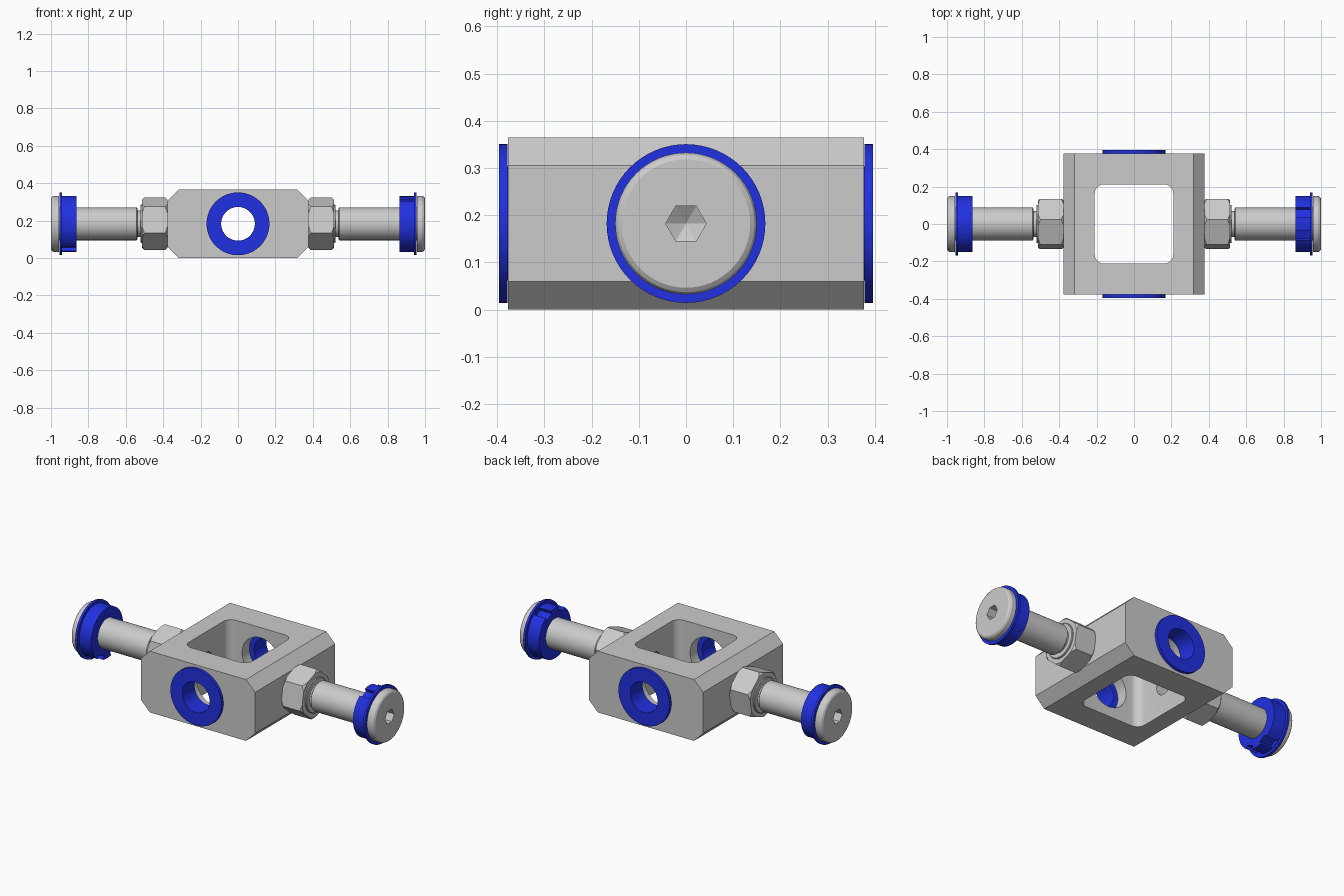
import bpy, bmesh
from math import pi, sin, cos, radians
from mathutils import Matrix

if "Cube" in bpy.data.objects:
    bpy.data.objects.remove(bpy.data.objects["Cube"])

ZC = 0.1825
blue = bpy.data.materials.new("blue_plastic")
blue.diffuse_color = (0.015, 0.03, 0.75, 1)
blue.use_nodes = True
blue.node_tree.nodes["Principled BSDF"].inputs["Base Color"].default_value = blue.diffuse_color


def make(name, bm, mat=None):
    bmesh.ops.recalc_face_normals(bm, faces=bm.faces)
    me = bpy.data.meshes.new(name)
    bm.to_mesh(me)
    bm.free()
    ob = bpy.data.objects.new(name, me)
    bpy.context.collection.objects.link(ob)
    if mat:
        me.materials.append(mat)
    return ob


def lathe(name, profile, n=64, closed=False, turn=0, mat=None):
    """Revolve (x, radius) points about the X axis."""
    bm = bmesh.new()
    rings = [[bm.verts.new((x, r * cos(turn + 2 * pi * i / n), r * sin(turn + 2 * pi * i / n)))
              for i in range(n)] for x, r in profile]
    pairs = list(zip(rings, rings[1:]))
    if closed:
        pairs.append((rings[-1], rings[0]))
    else:
        bm.faces.new(rings[0])
        bm.faces.new(rings[-1])
    for a, b in pairs:
        for i in range(n):
            j = (i + 1) % n
            bm.faces.new((a[i], a[j], b[j], b[i]))
    return make(name, bm, mat)


def box(name, size, bevel=0):
    bm = bmesh.new()
    bmesh.ops.create_cube(bm, size=1, matrix=Matrix.Diagonal((*size, 1)))
    if bevel:
        edges = [e for e in bm.edges if abs(e.verts[0].co.z - e.verts[1].co.z) > 0.01]
        bmesh.ops.bevel(bm, geom=edges, offset=bevel, segments=8, profile=0.5, affect='EDGES')
    return make(name, bm)


def boolean(ob, cutter, op='DIFFERENCE'):
    cutter.hide_render = True
    bpy.context.view_layer.objects.active = ob
    m = ob.modifiers.new("cut", 'BOOLEAN')
    m.object, m.operation, m.solver = cutter, op, 'EXACT'
    bpy.ops.object.modifier_apply(modifier=m.name)
    bpy.data.objects.remove(cutter)


def finish(ob, matrix):
    ob.data.transform(matrix)
    bpy.ops.object.select_all(action='DESELECT')
    ob.select_set(True)
    bpy.context.view_layer.objects.active = ob
    bpy.ops.object.shade_smooth_by_angle(angle=radians(25))


up = Matrix.Translation((0, 0, ZC))

# Chamfered block with a square window
bm = bmesh.new()
W, H, C = 0.377, ZC, 0.06
outline = [(W, H - C), (W - C, H), (C - W, H), (-W, H - C),
           (-W, C - H), (C - W, -H), (W - C, -H), (W, C - H)]
f = bm.faces.new([bm.verts.new((x, -W, z)) for x, z in outline])
ext = bmesh.ops.extrude_face_region(bm, geom=[f])
bmesh.ops.translate(bm, vec=(0, 2 * W, 0),
                    verts=[v for v in ext['geom'] if isinstance(v, bmesh.types.BMVert)])
block = make("centre_block", bm)
boolean(block, box("window_cutter", (0.42, 0.425, 1), 0.05))

# Bores for the bushings (along y) and the pins (along x)
bore = lathe("bushing_bore", [(-0.6, 0.122), (0.6, 0.122)])
bore.data.transform(Matrix.Rotation(pi / 2, 4, 'Z'))
boolean(block, bore)
boolean(block, lathe("pin_bore", [(-0.6, 0.06), (0.6, 0.06)], 48))
finish(block, up)

# Flanged bushings, front and back
for side, ang in (("front", -pi / 2), ("back", pi / 2)):
    b = lathe(side + "_bushing", [(0.28, 0.09), (0.28, 0.121), (0.3775, 0.121), (0.3775, 0.168),
                                  (0.396, 0.168), (0.396, 0.09)], closed=True, mat=blue)
    finish(b, up @ Matrix.Rotation(ang, 4, 'Z'))

# Pin assemblies, left and right
for side, ang, twist in (("right", 0, 20), ("left", pi, -20)):
    place = up @ Matrix.Rotation(ang, 4, 'Y')

    # Threaded stud, shaft and domed-edge head with a hex socket
    pin = lathe(side + "_pin", [(0.29, 0.059), (0.515, 0.059), (0.515, 0.07), (0.537, 0.07),
                                (0.537, 0.082), (0.542, 0.088), (0.956, 0.088), (0.956, 0.15),
                                (0.985, 0.15), (0.994, 0.145), (1.0, 0.136)])
    boolean(pin, lathe("socket_cutter", [(0.925, 0.001), (0.95, 0.043), (1.05, 0.043)], 6))
    finish(pin, place)

    # Lock nut: hex prism trimmed by a double cone
    nut = lathe(side + "_nut", [(0.377, 0.143), (0.513, 0.143)], 6, turn=radians(twist))
    boolean(nut, lathe("nut_trim", [(0.37, 0.121), (0.392, 0.145), (0.498, 0.145), (0.52, 0.121)]),
            'INTERSECT')
    finish(nut, place)

    # Raised collar on the nut face
    collar = lathe(side + "_nut_collar", [(0.51, 0.072), (0.51, 0.102), (0.519, 0.102),
                                          (0.522, 0.098), (0.522, 0.072)], closed=True)
    finish(collar, place)

    # Blue end bushing with notches in its sleeve
    cap = lathe(side + "_end_bushing", [(0.863, 0.0885), (0.863, 0.15), (0.942, 0.15), (0.942, 0.168),
                                        (0.9555, 0.168), (0.9555, 0.0885)], closed=True, mat=blue)
    for a in (65, 115):
        notch = box("notch_cutter", (0.1, 0.04, 0.055))
        notch.data.transform(Matrix.Rotation(radians(a), 4, 'X') @ Matrix.Translation((0.89, 0.147, 0)))
        boolean(cap, notch)
    finish(cap, place)
